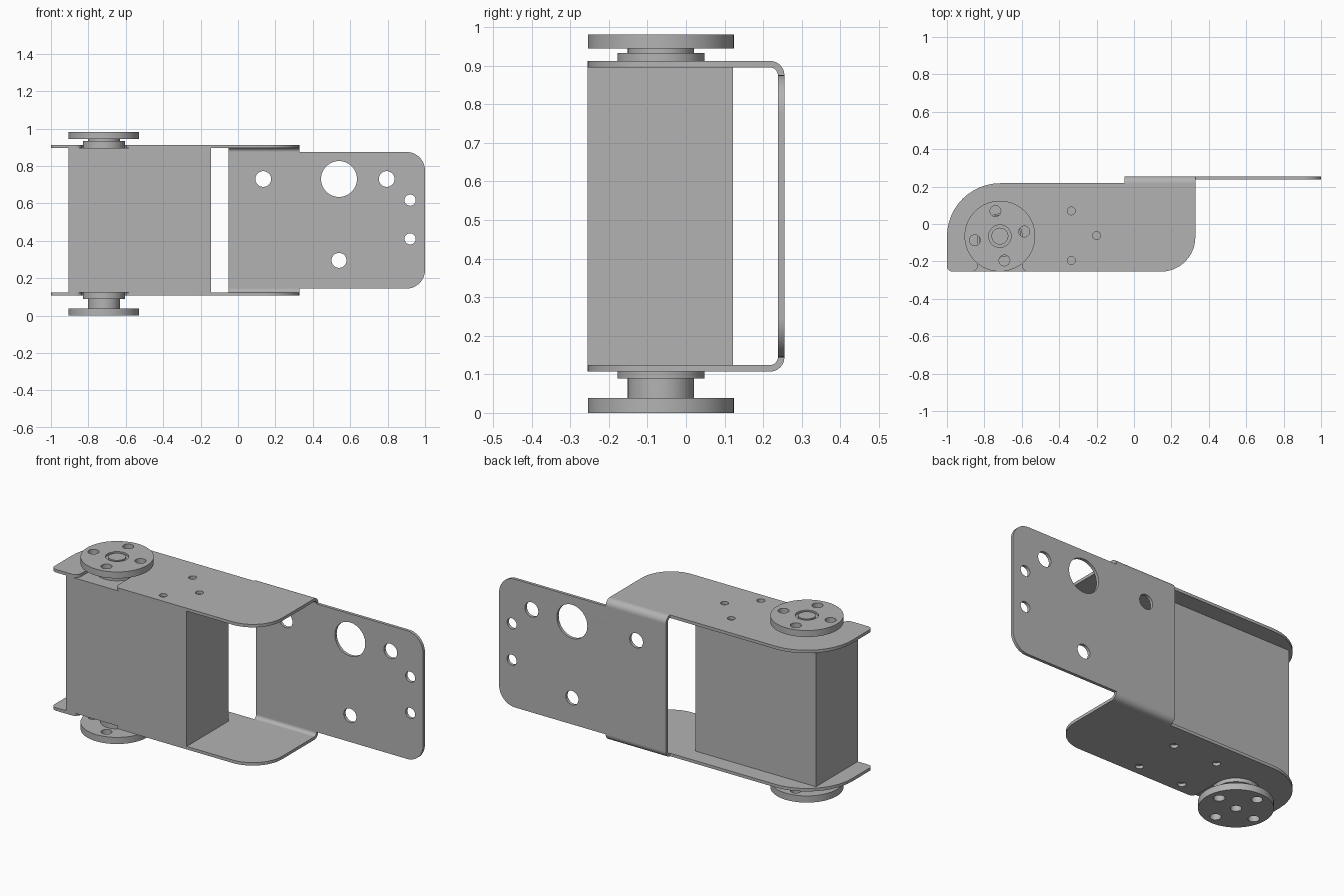
import bpy, bmesh
from math import sin, cos, tan, pi, radians
from mathutils import Vector, Matrix

cube = bpy.data.objects.get("Cube")
if cube:
    bpy.data.objects.remove(cube, do_unlink=True)

grey = bpy.data.materials.new("plain grey metal")
grey.use_nodes = True
COLOUR = (0.45, 0.45, 0.45, 1)
grey.diffuse_color = COLOUR
grey.node_tree.nodes["Principled BSDF"].inputs["Base Color"].default_value = COLOUR

# Local (u, v, depth) to world axes for each drawing plane
PLANES = {
    "xy": Matrix(((1, 0, 0), (0, 1, 0), (0, 0, 1))),
    "xz": Matrix(((1, 0, 0), (0, 0, 1), (0, 1, 0))),
    "yz": Matrix(((0, 0, 1), (1, 0, 0), (0, 1, 0))),
}


def arc(c, r, a0, a1, n):
    return [(c[0] + r * cos(a0 + (a1 - a0) * i / n),
             c[1] + r * sin(a0 + (a1 - a0) * i / n)) for i in range(n + 1)]


def circle(x, y, r, n=48):
    return arc((x, y), r, 0, 2 * pi, n)[:-1]


def rounded(corners, n=12):
    """Polygon from (x, y, radius) corners, each replaced by a tangent arc."""
    pts = []
    for i, (x, y, r) in enumerate(corners):
        p = Vector((x, y))
        if r == 0:
            pts.append((x, y))
            continue
        d1 = (Vector(corners[i - 1][:2]) - p).normalized()
        d2 = (Vector(corners[(i + 1) % len(corners)][:2]) - p).normalized()
        half = d1.angle(d2) / 2
        c = p + (d1 + d2).normalized() * r / sin(half)
        start = p + d1 * r / tan(half) - c
        end = p + d2 * r / tan(half) - c
        turn = start.x * end.y - start.y * end.x
        sweep = start.angle(end) * (1 if turn > 0 else -1)
        for k in range(n + 1):
            a = sweep * k / n
            q = c + Vector((start.x * cos(a) - start.y * sin(a),
                            start.x * sin(a) + start.y * cos(a)))
            if not pts or (q - Vector(pts[-1])).length > 1e-4:
                pts.append(tuple(q))
    return pts


def slab(name, outline, lo, hi, plane="xy", holes=()):
    """Extrude an outline with holes between two depths."""
    curve = bpy.data.curves.new(name, "CURVE")
    curve.dimensions = "2D"
    curve.fill_mode = "BOTH"
    curve.extrude = (hi - lo) / 2
    for loop in [outline, *holes]:
        s = curve.splines.new("POLY")
        s.points.add(len(loop) - 1)
        for pt, (u, v) in zip(s.points, loop):
            pt.co = (u, v, 0, 1)
        s.use_cyclic_u = True
    temp = bpy.data.objects.new(name + " sketch", curve)
    bpy.context.collection.objects.link(temp)
    bpy.context.view_layer.update()
    mesh = bpy.data.meshes.new_from_object(
        temp.evaluated_get(bpy.context.evaluated_depsgraph_get()))
    bpy.data.objects.remove(temp, do_unlink=True)
    bpy.data.curves.remove(curve)

    bm = bmesh.new()
    bm.from_mesh(mesh)
    bmesh.ops.remove_doubles(bm, verts=bm.verts, dist=1e-5)
    bmesh.ops.translate(bm, verts=bm.verts, vec=(0, 0, (lo + hi) / 2))
    bm.transform(PLANES[plane].to_4x4())
    bmesh.ops.recalc_face_normals(bm, faces=bm.faces)
    bm.to_mesh(mesh)
    bm.free()
    mesh.name = name
    mesh.materials.clear()
    mesh.materials.append(grey)
    obj = bpy.data.objects.new(name, mesh)
    bpy.context.collection.objects.link(obj)
    bpy.ops.object.select_all(action="DESELECT")
    obj.select_set(True)
    bpy.context.view_layer.objects.active = obj
    bpy.ops.object.shade_smooth_by_angle(angle=radians(30))
    return obj


# Shared dimensions
BOT, BOT_IN, TOP_IN, TOP = 0.107, 0.124, 0.895, 0.912
BACK, BACK_IN = 0.255, 0.238
FRONT, BEND_Y = -0.255, 0.218
AX, AY = -0.717, -0.065

# Motor body
slab("body_block", [(-0.905, FRONT), (-0.145, FRONT), (-0.145, 0.122), (-0.905, 0.122)],
     BOT_IN, TOP_IN)

# Flanges with a round-ended slot open to the front
flange = rounded([
    (-1, FRONT, 0.03), (AX - 0.118, FRONT, 0.035),
    (AX - 0.118, AY + 0.118, 0.1179), (AX + 0.118, AY + 0.118, 0.1179),
    (AX + 0.118, FRONT, 0.035), (0.328, FRONT, 0.185),
    (0.328, BEND_Y, 0), (-1, BEND_Y, 0.285)])
top_holes = [(-0.335, 0.07), (-0.2, -0.062), (-0.335, -0.195)]
bottom_holes = [(x, y) for x in (-0.2, -0.475) for y in (0.072, -0.197)]
slab("top_flange", flange, TOP_IN, TOP, holes=[circle(x, y, 0.021, 24) for x, y in top_holes])
slab("bottom_flange", flange, BOT, BOT_IN,
     holes=[circle(x, y, 0.021, 24) for x, y in bottom_holes])

# Back plate with rounded far corners and drilled holes
LOW, HIGH = BOT + 0.037, TOP - 0.037
plate_holes = [(0.135, 0.73, 0.042), (0.54, 0.73, 0.096), (0.795, 0.73, 0.042),
               (0.92, 0.617, 0.03), (0.92, 0.41, 0.03), (0.54, 0.295, 0.04)]
slab("back_plate",
     rounded([(-0.052, LOW, 0), (1, LOW, 0.1), (1, HIGH, 0.1), (-0.052, HIGH, 0)]),
     BACK_IN, BACK, "xz", [circle(*h) for h in plate_holes])

# Curved bends joining the flanges to the plate
for name, z, a in (("top_bend", HIGH, pi / 2), ("bottom_bend", LOW, -pi / 2)):
    c = (BEND_Y, z)
    slab(name, arc(c, 0.037, 0, a, 10) + arc(c, 0.02, a, 0, 10), -0.052, 0.328, "yz")

# Round horns on both ends of the axle
bolt_holes = [circle(AX + dx, AY + dy, 0.029, 24) for dx, dy in
              ((-0.024, 0.134), (-0.134, -0.022), (0.024, -0.13), (0.13, 0.025))]


def hub(name, r, lo, hi, holes=()):
    slab(name, circle(AX, AY, r, 64), lo, hi, holes=holes)


hub("top_collar", 0.113, TOP_IN, 0.933)
hub("top_neck", 0.086, 0.933, 0.944)
hub("top_horn", 0.189, 0.944, 0.981, bolt_holes + [circle(AX, AY, 0.06)])
hub("top_screw_seat", 0.06, 0.944, 0.97)
hub("top_screw", 0.045, 0.97, 0.98)
hub("bottom_collar", 0.113, 0.089, BOT_IN)
hub("bottom_neck", 0.086, 0.038, 0.089)
hub("bottom_horn", 0.189, 0, 0.038, bolt_holes + [circle(AX, AY, 0.028, 24)])
